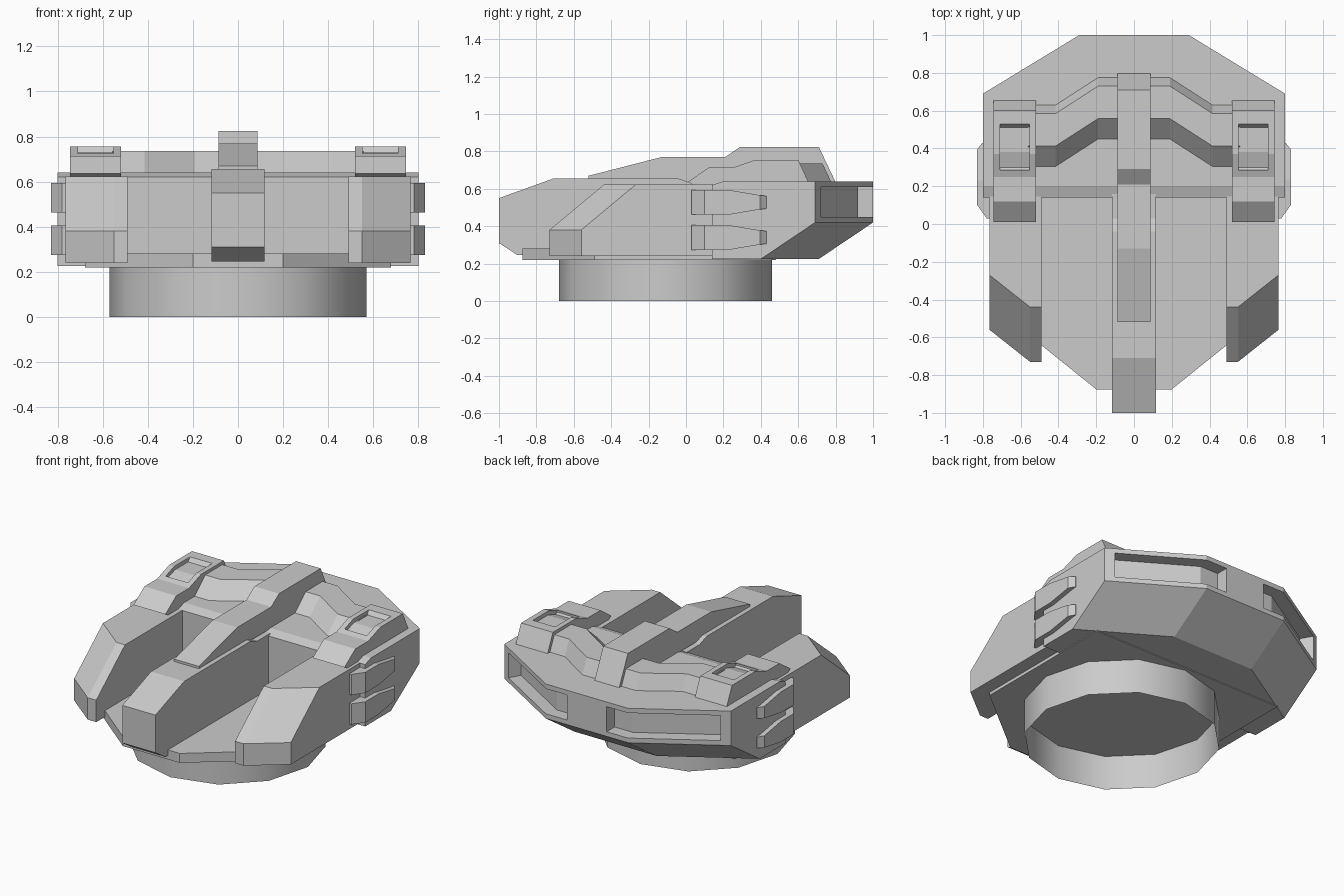
import bpy, bmesh, math

if "Cube" in bpy.data.objects:
    bpy.data.objects.remove(bpy.data.objects["Cube"])


def loft(name, rings):
    """Closed solid skinned through equal-length rings of points."""
    bm = bmesh.new()
    vs = [[bm.verts.new(p) for p in r] for r in rings]
    n = len(rings[0])
    for a, b in zip(vs, vs[1:]):
        for i in range(n):
            j = (i + 1) % n
            bm.faces.new((a[i], a[j], b[j], b[i]))
    bm.faces.new(vs[0])
    bm.faces.new(vs[-1])
    bmesh.ops.recalc_face_normals(bm, faces=bm.faces)
    me = bpy.data.meshes.new(name)
    bm.to_mesh(me)
    bm.free()
    ob = bpy.data.objects.new(name, me)
    bpy.context.collection.objects.link(ob)
    return ob


def prism_x(name, profile, x0, x1):
    """Side profile (y, z) extruded across x."""
    return loft(name, [[(x, y, z) for y, z in profile] for x in (x0, x1)])


def prism_z(name, plan, z0, z1):
    """Plan outline (x, y) extruded up."""
    return loft(name, [[(x, y, z) for x, y in plan] for z in (z0, z1)])


def both(half):
    """Complete a plan outline by mirroring it over x = 0."""
    return half + [(-x, y) for x, y in reversed(half)]


def cut(ob, cutter):
    cutter.hide_render = True
    mod = ob.modifiers.new("cut", 'BOOLEAN')
    mod.operation = 'DIFFERENCE'
    mod.solver = 'EXACT'
    mod.object = cutter
    bpy.context.view_layer.objects.active = ob
    bpy.ops.object.modifier_apply(modifier=mod.name)
    bpy.data.objects.remove(cutter, do_unlink=True)


# Turret ring, open underneath
bpy.ops.mesh.primitive_cylinder_add(vertices=12, radius=0.57, depth=0.22,
                                    end_fill_type='NOTHING', location=(0, -0.11, 0.11))
bpy.context.object.name = "base_ring"
bpy.ops.object.shade_smooth_by_angle(angle=math.radians(40))

# Floor plate
prism_z("floor_plate", both([(0.2, -0.875), (0.68, -0.49), (0.68, 0.48)]), 0.22, 0.28)

# Rear hull with sloped underside
wide = [(0.8, 0.14), (0.8, 0.69), (0.29, 1.0)]
levels = [(0.225, [(0.8, 0.14), (0.8, 0.4), (0.29, 0.71)]),
          (0.42, wide), (0.62, wide),
          (0.64, [(0.8, 0.2), (0.8, 0.69), (0.29, 1.0)])]
hull = loft("rear_hull", [[(x, y, z) for x, y in both(h)] for z, h in levels])

# Recesses wrapping round the rear corners
for s in (-1, 1):
    plan = [(0.14, 1.1), (0.14, 0.92), (0.268, 0.92), (0.708, 0.652), (0.81, 0.82), (0.35, 1.1)]
    cut(hull, prism_z("recess_cutter", [(s * x, y) for x, y in plan], 0.45, 0.61))

# Centre beam and the raised spine on it
prism_x("centre_beam", [(-1, 0.31), (-1, 0.55), (-0.71, 0.655), (-0.04, 0.655), (0.03, 0.63),
                        (0.16, 0.63), (0.16, 0.245), (-0.9, 0.245)], -0.117, 0.117)
prism_x("top_spine", [(-0.52, 0.65), (-0.52, 0.67), (-0.13, 0.77), (0.21, 0.77), (0.29, 0.825),
                      (0.71, 0.825), (0.8, 0.635), (0, 0.635), (-0.05, 0.65)], -0.087, 0.087)

# Cross ridge between the pods
section = [(0, 0.63), (0, 0.64), (0.108, 0.735), (0.28, 0.735), (0.325, 0.64), (0.325, 0.63)]
path = [(-0.56, 0.305), (-0.415, 0.305), (-0.19, 0.45), (0.19, 0.45), (0.415, 0.305), (0.56, 0.305)]
loft("cross_ridge", [[(x, y + dy, z) for dy, z in section] for x, y in path])

for s, side in ((-1, "left"), (1, "right")):
    # Front fender: inner, bevel and outer slices
    slices = [(0.49, -0.73, -0.44), (0.55, -0.73, -0.44), (0.765, -0.56, -0.27)]
    loft("front_fender_" + side,
         [[(s * x, 0.16, 0.24), (s * x, f, 0.24), (s * x, f, 0.38), (s * x, t, 0.622),
           (s * x, 0.16, 0.622)] for x, f, t in slices])

    # Corner pod with a stepped recess in its top
    pod = prism_x("corner_pod_" + side,
                  [(0.05, 0.615), (0.01, 0.637), (0.12, 0.713), (0.25, 0.713), (0.37, 0.755),
                   (0.6, 0.755), (0.655, 0.635), (0.64, 0.615)], s * 0.52, s * 0.745)
    cut(pod, prism_x("pod_cutter", [(0.285, 0.8), (0.285, 0.713), (0.3, 0.705), (0.38, 0.73),
                                    (0.51, 0.73), (0.53, 0.755), (0.53, 0.8)],
                     s * 0.553, s * 0.71))

    # Two tapered side fins
    for k, zc in (("upper", 0.528), ("lower", 0.34)):
        cuts = [(0.03, 0.78, 0.066), (0.1, 0.83, 0.066), (0.23, 0.83, 0.066),
                (0.395, 0.83, 0.038), (0.43, 0.803, 0.034)]
        loft("side_fin_%s_%s" % (k, side),
             [[(s * 0.76, y, zc - h), (s * x, y, zc - h), (s * x, y, zc + h),
               (s * 0.76, y, zc + h)] for y, x, h in cuts])
